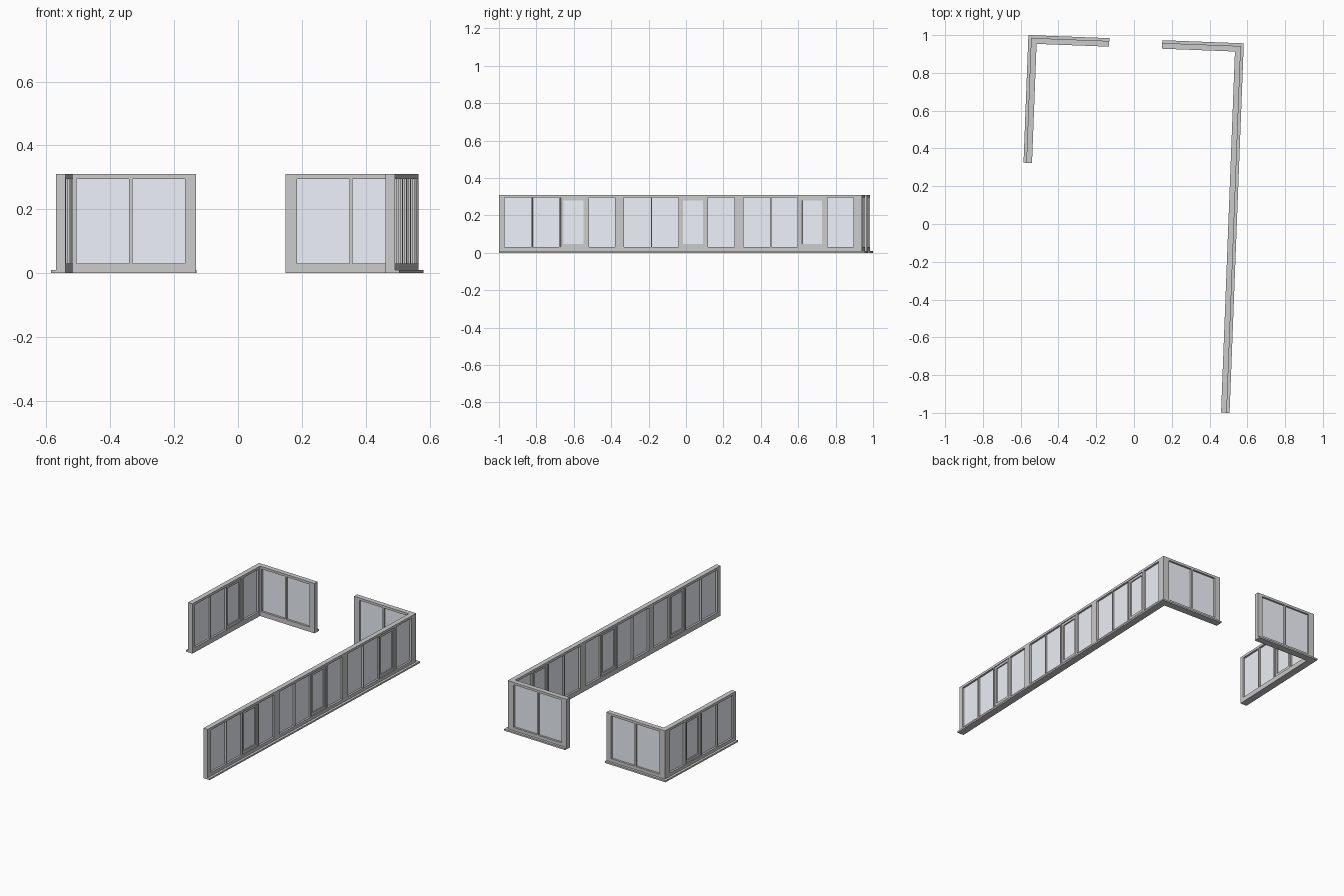
import bpy, bmesh, math
from mathutils import Matrix, Vector

if "Cube" in bpy.data.objects:
    bpy.data.objects.remove(bpy.data.objects["Cube"])

# whole enclosure is turned slightly clockwise
TURN = Matrix.Rotation(-math.atan(0.0384), 4, 'Z')
LEFT, RIGHT, BACK = -0.597, 0.544, 0.978   # outer sill edges
LIP, THICK = 0.015, 0.030                  # sill overhang, wall thickness
SILL, LOW, HIGH, TOP = 0.010, 0.030, 0.295, 0.310

glass_mat = bpy.data.materials.new("glass")
glass_mat.diffuse_color = (0.85, 0.88, 0.94, 1)
glass_mat.use_nodes = True
glass_mat.node_tree.nodes["Principled BSDF"].inputs["Base Color"].default_value = glass_mat.diffuse_color


def box(bm, lo, hi):
    size = Vector(hi) - Vector(lo)
    mid = (Vector(hi) + Vector(lo)) / 2
    bmesh.ops.create_cube(bm, size=1, matrix=Matrix.Translation(mid) @ Matrix.Diagonal((*size, 1)))


def finish(bm, name, mat=None):
    bmesh.ops.transform(bm, matrix=TURN, verts=bm.verts)
    bmesh.ops.recalc_face_normals(bm, faces=bm.faces)
    me = bpy.data.meshes.new(name)
    bm.to_mesh(me)
    bm.free()
    if mat:
        me.materials.append(mat)
    bpy.context.collection.objects.link(bpy.data.objects.new(name, me))


def wall(name, axis, start, end, c0, panes, sashes=()):
    """Framed wall running along x or y, with c0..c0+THICK across."""
    frame, sash, glass = bmesh.new(), bmesh.new(), bmesh.new()
    mid = c0 + THICK / 2

    def piece(bm, s0, s1, depth, z0, z1):
        lo, hi = (s0, mid - depth / 2, z0), (s1, mid + depth / 2, z1)
        if axis == 'y':
            lo, hi = (lo[1], lo[0], z0), (hi[1], hi[0], z1)
        box(bm, lo, hi)

    # rails and posts
    piece(frame, start, end, THICK, SILL, LOW)
    piece(frame, start, end, THICK, HIGH, TOP)
    edge = start
    for p0, p1 in sorted(list(panes) + list(sashes)):
        piece(frame, edge, p0, THICK, LOW, HIGH)
        edge = p1
    piece(frame, edge, end, THICK, LOW, HIGH)
    # fixed panes
    for p0, p1 in panes:
        piece(glass, p0, p1, 0.006, LOW, HIGH)
    # opening sashes with their own inner frame
    for p0, p1 in sashes:
        w = 0.015
        piece(sash, p0, p0 + w, 0.020, LOW, HIGH)
        piece(sash, p1 - w, p1, 0.020, LOW, HIGH)
        piece(sash, p0 + w, p1 - w, 0.020, LOW, LOW + 0.018)
        piece(sash, p0 + w, p1 - w, 0.020, HIGH - 0.015, HIGH)
        piece(glass, p0 + w, p1 - w, 0.006, LOW + 0.018, HIGH - 0.015)
    finish(frame, name + "_frame")
    finish(glass, name + "_glass", glass_mat)
    if sashes:
        finish(sash, name + "_sash")
    else:
        sash.free()


def sill(name, outline):
    bm = bmesh.new()
    face = bm.faces.new([bm.verts.new((x, y, 0)) for x, y in outline])
    ext = bmesh.ops.extrude_face_region(bm, geom=[face])
    moved = [g for g in ext['geom'] if isinstance(g, bmesh.types.BMVert)]
    bmesh.ops.translate(bm, verts=moved, vec=(0, 0, SILL))
    finish(bm, name)


# side walls: repeating bays of three fixed panes and one sash
PITCH, FIRST = 0.6385, -0.950
inner_back = BACK - LIP - THICK


def bays(indices):
    starts = [FIRST + i * PITCH for i in indices]
    panes = [(s + a, s + b) for s in starts for a, b in ((0, 0.144), (0.150, 0.291), (0.450, 0.590))]
    return panes, [(s + 0.300, s + 0.437) for s in starts]


wall("right_wall", 'y', -0.980, inner_back, RIGHT - LIP - THICK, *bays(range(3)))
wall("left_wall", 'y', 0.302, inner_back, LEFT + LIP, *bays([2]))

# back walls: two panes each, leaving the entrance gap
wall("back_left_wall", 'x', LEFT + LIP, -0.168, inner_back, [(-0.542, -0.377), (-0.367, -0.202)])
wall("back_right_wall", 'x', 0.1125, RIGHT - LIP, inner_back, [(0.149, 0.313), (0.323, 0.488)])

# L-shaped sills with an outward lip
D = LIP + THICK
sill("left_sill", [(LEFT, 0.302), (LEFT + D, 0.302), (LEFT + D, BACK - D),
                   (-0.168, BACK - D), (-0.168, BACK), (LEFT, BACK)])
sill("right_sill", [(RIGHT, -0.980), (RIGHT, BACK), (0.1125, BACK),
                    (0.1125, BACK - D), (RIGHT - D, BACK - D), (RIGHT - D, -0.980)])
